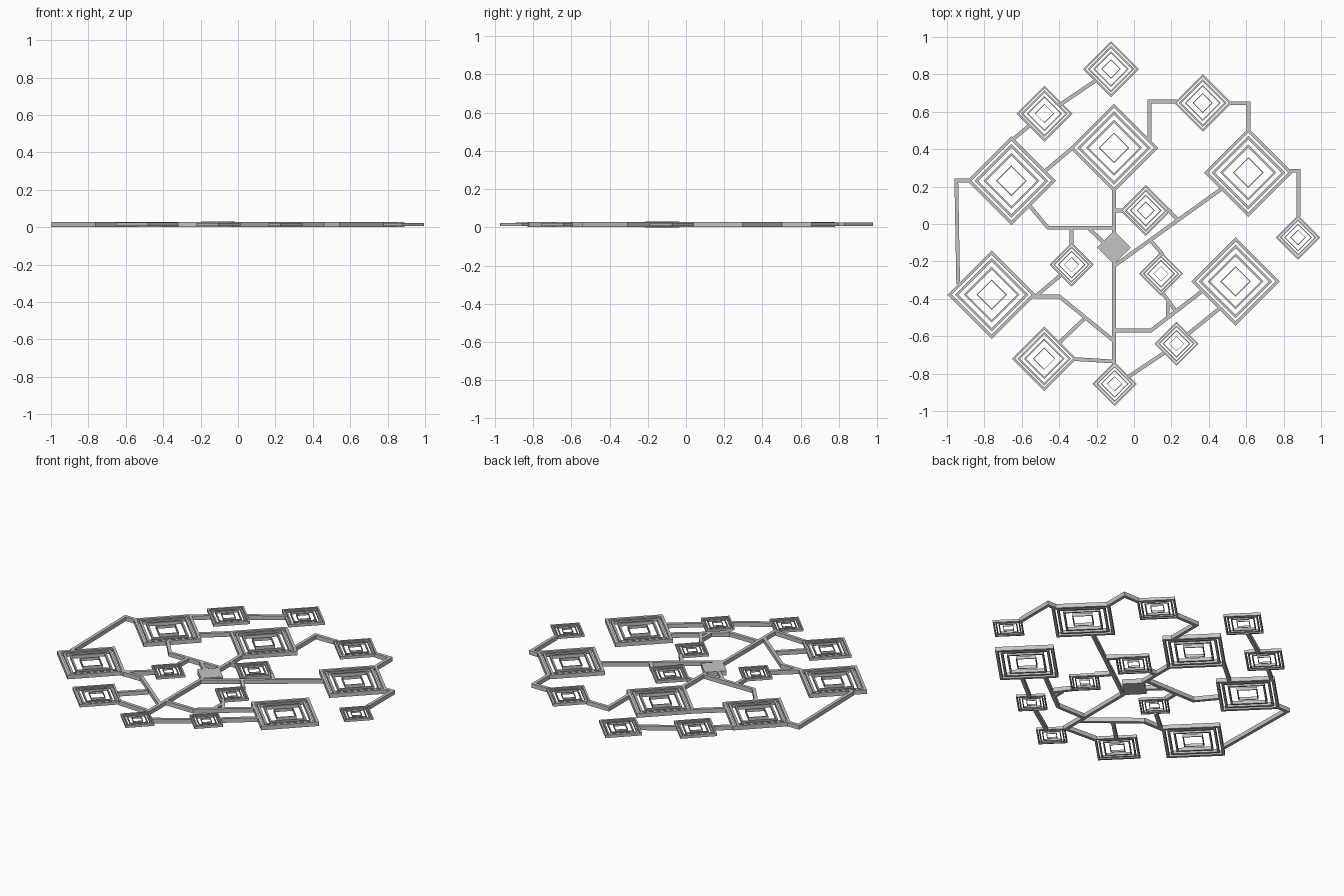
import bpy
import bmesh
from math import cos, sin, pi
from mathutils import Vector

if "Cube" in bpy.data.objects:
    bpy.data.objects.remove(bpy.data.objects["Cube"], do_unlink=True)

grey = bpy.data.materials.new("plain grey")
grey.use_nodes = True
colour = (0.55, 0.55, 0.55, 1)
grey.diffuse_color = colour
grey.node_tree.nodes["Principled BSDF"].inputs["Base Color"].default_value = colour

MID = 0.015  # shared middle height of all parts


def finish(name, bm):
    """Turn a bmesh into a named grey object."""
    bmesh.ops.recalc_face_normals(bm, faces=bm.faces)
    mesh = bpy.data.meshes.new(name)
    bm.to_mesh(mesh)
    bm.free()
    mesh.materials.append(grey)
    obj = bpy.data.objects.new(name, mesh)
    bpy.context.collection.objects.link(obj)


def diamond(bm, x, y, radius, z):
    return [bm.verts.new((x + radius * cos(i * pi / 2), y + radius * sin(i * pi / 2), z))
            for i in range(4)]


def bridge(bm, loop_a, loop_b):
    for i in range(4):
        j = (i + 1) % 4
        bm.faces.new((loop_a[i], loop_a[j], loop_b[j], loop_b[i]))


def diamond_ring(bm, x, y, outer, inner, low, high):
    """Square frame turned on its corner, open in the middle."""
    loops = [diamond(bm, x, y, r, z)
             for r, z in ((outer, low), (outer, high), (inner, high), (inner, low))]
    for i in range(4):
        bridge(bm, loops[i], loops[(i + 1) % 4])


# Outer size, inner size and height of each nested frame, as a share of the panel
FRAMES = ((1.0, 0.9, 1.0), (0.83, 0.75, 0.75), (0.63, 0.57, 0.75), (0.345, 0.315, 0.7))


def panel(name, x, y, radius, height):
    bm = bmesh.new()
    for outer, inner, share in FRAMES:
        half = height * share / 2
        diamond_ring(bm, x, y, radius * outer, radius * inner, MID - half, MID + half)
    finish(name, bm)


def beam(name, points, width=0.02, height=0.026):
    """Flat bar along a path, mitred at its bends."""
    path = [Vector(p) for p in points]
    steps = [(b - a).normalized() for a, b in zip(path, path[1:])]
    bm = bmesh.new()
    sections = []
    for i, p in enumerate(path):
        before, after = steps[max(i - 1, 0)], steps[min(i, len(steps) - 1)]
        along = (before + after).normalized()
        side = Vector((-along.y, along.x)) * (width / 2 / along.dot(after))
        corners = ((1, -1), (1, 1), (-1, 1), (-1, -1))
        sections.append([bm.verts.new((p.x + s * side.x, p.y + s * side.y, MID + t * height / 2))
                         for s, t in corners])
    for a, b in zip(sections, sections[1:]):
        bridge(bm, a, b)
    bm.faces.new(sections[0])
    bm.faces.new(sections[-1])
    finish(name, bm)


# Large nested panels
for name, x, y in (("back", -0.107, 0.407), ("back_right", -0.655, 0.231),
                   ("front_right", -0.761, -0.378), ("back_left", 0.611, 0.275),
                   ("front_left", 0.543, -0.307)):
    panel("large_panel_" + name, x, y, 0.237, 0.026)

# Medium nested panels
for name, x, y, radius in (("back", -0.123, 0.828, 0.15), ("back_right", -0.479, 0.59, 0.15),
                           ("back_left", 0.368, 0.647, 0.154), ("front_right", -0.48, -0.72, 0.172),
                           ("middle", 0.063, 0.072, 0.137)):
    panel("medium_panel_" + name, x, y, radius, 0.018)

# Small nested panels
for name, x, y in (("inner_right", -0.334, -0.217), ("inner_left", 0.144, -0.266),
                   ("outer_left", 0.877, -0.072), ("front_left", 0.227, -0.64),
                   ("front", -0.104, -0.855)):
    panel("small_panel_" + name, x, y, 0.118, 0.015)

# Solid hub
bm = bmesh.new()
bottom, top = diamond(bm, -0.107, -0.125, 0.09, 0), diamond(bm, -0.107, -0.125, 0.09, 0.03)
bridge(bm, bottom, top)
bm.faces.new(bottom)
bm.faces.new(top)
finish("hub", bm)

# Connecting beams on the back half
back_beams = {
    "trunk": ((-.107, .185), (-.107, -.75)),
    "back_link": ((-.2, .77), (-.4, .635)),
    "back_right_link": ((-.56, .525), (-.65, .45)),
    "panel_link": ((-.325, .41), (-.485, .275)),
    "right_loop": ((-.88, .233), (-.95, .233), (-.94, -.32)),
    "right_arm": ((-.56, .1), (-.46, -.02), (-.107, -.02)),
    "middle_link": ((-.107, .072), (-.065, .072)),
    "back_left_bend": ((.083, .44), (.083, .655), (.23, .655)),
    "left_bend": ((.51, .645), (.612, .645), (.612, .5)),
    "outer_left_bend": ((.83, .285), (.88, .285), (.88, .04)),
    "left_arm": ((-.107, -.225), (.475, .193)),
    "middle_stub": ((.18, .08), (.235, .02)),
}

# Connecting beams on the front half
front_beams = {
    "inner_left_link": ((.09, -.09), (.155, -.165)),
    "inner_right_link": ((-.334, -.02), (-.334, -.11)),
    "hub_link": ((-.24, -.025), (-.15, -.11)),
    "inner_right_brace": ((-.39, -.272), (-.53, -.39)),
    "right_branch": ((-.54, -.387), (-.4, -.387), (-.107, -.625)),
    "front_right_brace": ((-.27, -.51), (-.4, -.635)),
    "front_right_link": ((-.32, -.722), (-.107, -.735)),
    "left_branch": ((-.107, -.57), (.09, -.57), (.37, -.355)),
    "inner_left_brace": ((.15, -.365), (.22, -.46)),
    "inner_left_stub": ((.18, -.42), (.18, -.5)),
    "front_left_brace": ((.46, -.45), (.28, -.595)),
    "front_link": ((.16, -.69), (-.035, -.82)),
}

for beams in (back_beams, front_beams):
    for name, points in beams.items():
        beam(name + "_beam", points)
